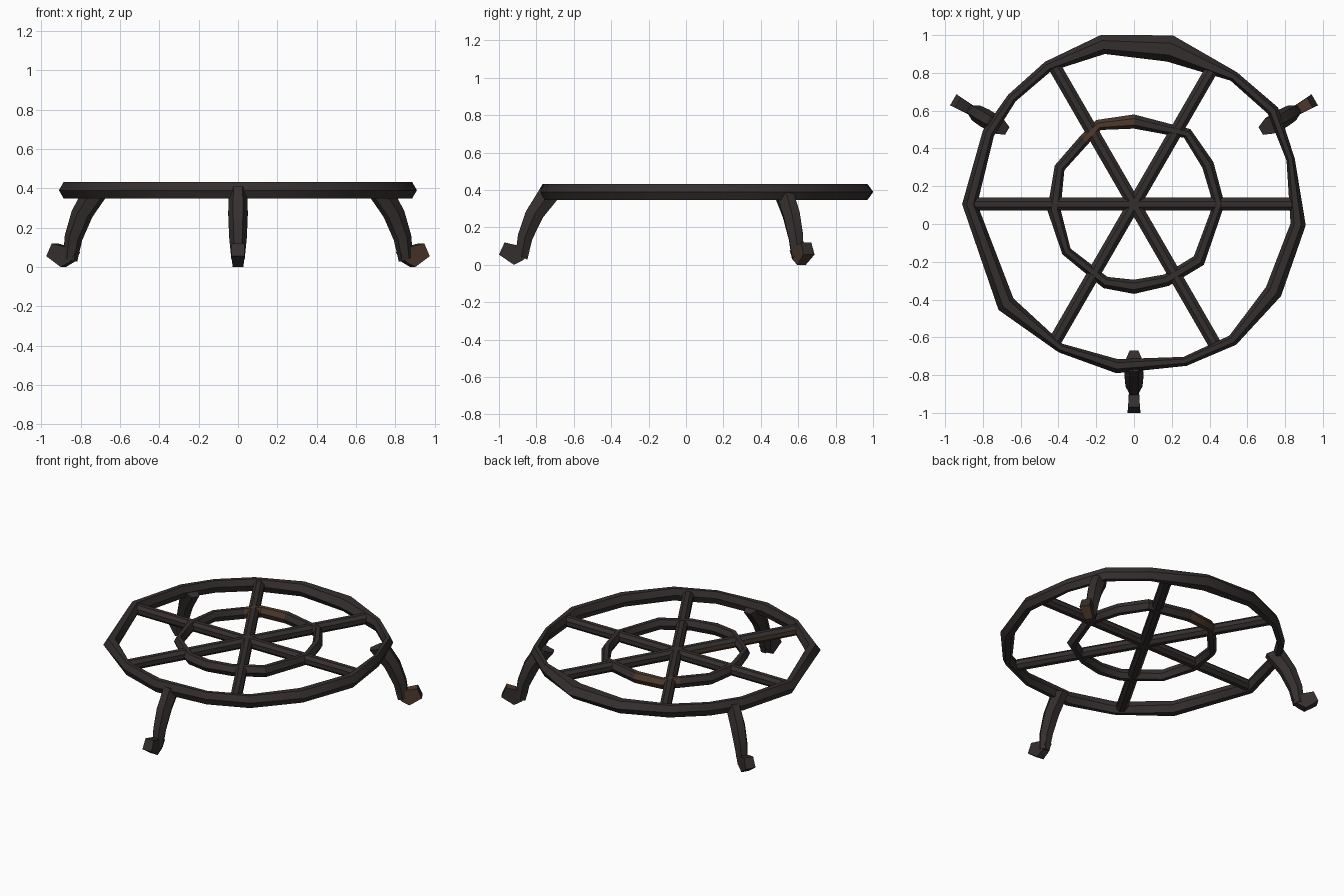
import bpy, bmesh, math
from mathutils import Vector, Matrix

if "Cube" in bpy.data.objects:
    bpy.data.objects.remove(bpy.data.objects["Cube"])

CENTRE = Vector((0, 0.105, 0))   # hub of the wheel
LEVEL = 0.39                     # mid height of the wheel


def material(name, colour):
    mat = bpy.data.materials.new(name)
    mat.use_nodes = True
    mat.diffuse_color = (*colour, 1)
    bsdf = next(n for n in mat.node_tree.nodes if n.type == 'BSDF_PRINCIPLED')
    bsdf.inputs["Base Color"].default_value = (*colour, 1)
    bsdf.inputs["Roughness"].default_value = 0.8
    return mat


IRON = material("dark iron", (0.036, 0.028, 0.028))
RUST = material("rust brown", (0.075, 0.042, 0.025))


def loft(name, sections, closed=False, rusty=None):
    """Skin matching cross-sections; faces passing the rusty rule turn brown."""
    bm = bmesh.new()
    loops = [[bm.verts.new(p) for p in s] for s in sections]
    pairs = list(zip(loops, loops[1:]))
    if closed:
        pairs.append((loops[-1], loops[0]))
    else:
        bm.faces.new(loops[0])
        bm.faces.new(loops[-1])
    n = len(loops[0])
    for a, b in pairs:
        for i in range(n):
            j = (i + 1) % n
            bm.faces.new((a[i], a[j], b[j], b[i]))
    bmesh.ops.recalc_face_normals(bm, faces=bm.faces)
    for f in bm.faces:
        if rusty and rusty(f.calc_center_median() - CENTRE, f.normal):
            f.material_index = 1
    mesh = bpy.data.meshes.new(name)
    bm.to_mesh(mesh)
    bm.free()
    mesh.materials.append(IRON)
    mesh.materials.append(RUST)
    obj = bpy.data.objects.new(name, mesh)
    bpy.context.collection.objects.link(obj)
    bpy.ops.object.select_all(action='DESELECT')
    obj.select_set(True)
    bpy.context.view_layer.objects.active = obj
    bpy.ops.object.shade_smooth_by_angle(angle=math.radians(35))
    return obj


def polar(angle, radius, z):
    a = math.radians(angle)
    return CENTRE + Vector((radius * math.cos(a), radius * math.sin(a), z))


def ring(name, stations, half_height, rusty=None):
    """Uneven hammered hoop from (angle, outer radius, inner radius)."""
    sections = []
    for angle, outer, inner in stations:
        w = outer - inner
        profile = [(outer, 0), (outer - 0.3 * w, 1), (inner + 0.25 * w, 1),
                   (inner, 0), (inner + 0.25 * w, -1), (outer - 0.3 * w, -1)]
        sections.append([polar(angle, r, LEVEL + z * half_height) for r, z in profile])
    return loft(name, sections, True, rusty)


# Hoops
ring("outer_ring", [
    (101, .913, .81), (77, .917, .775), (52, .886, .83), (34, .918, .855),
    (16, .885, .84), (-7, .916, .835), (-32, .918, .825), (-54, .92, .86),
    (-72, .9, .85), (-96, .9, .825), (-117, .88, .83), (-142, .91, .81),
    (-180, .91, .83), (-206, .89, .825), (-221, .883, .83), (-238, .889, .83),
], 0.042)


def back_patch(p, n):
    return 98 < math.degrees(math.atan2(p.y, p.x)) < 128


ring("inner_ring", [
    (114, .488, .43), (90, .475, .4), (53, .497, .44), (28, .476, .41),
    (0, .48, .42), (-41, .49, .42), (-67, .47, .405), (-90, .475, .4),
    (-110, .473, .41), (-145, .463, .41), (-176, .46, .39), (-206, .467, .41),
    (-232, .46, .4),
], 0.035, back_patch)

# Spokes, one of them rusted along its underside
for k in range(6):
    turn = Matrix.Rotation(math.radians(60 * k), 4, 'Z')
    sections = []
    for x in (0, 0.85):
        sections.append([
            CENTRE + turn @ Vector((x, 0.037 * math.cos(math.tau * (i + .5) / 8),
                                    LEVEL + 0.037 * math.sin(math.tau * (i + .5) / 8)))
            for i in range(8)])
    rule = (lambda p, n: n.x < -0.2 and n.z < 0.5) if k == 4 else None
    loft(f"spoke_{k + 1}", sections, rusty=rule)

# Legs: tapering bent bars, each ending in a curled foot
LEG = [(.83, .39, .055, .047), (.915, .27, .046, .05),
       (.965, .15, .038, .045), (.985, .04, .032, .034)]
FOOT = [(.99, .1), (1.075, .12), (1.105, .055), (1.025, 0), (.975, .025), (.94, .075)]

for label, angle in (("front", -90), ("back_left", 30), ("back_right", 150)):
    turn = Matrix.Rotation(math.radians(angle), 4, 'Z')

    def place(r, t, z):
        return CENTRE + turn @ Vector((r, t, z))

    sections = []
    for r, z, depth, width in LEG:
        sections.append([place(r + a * depth, b * width, z + a * depth * 0.35)
                         for a, b in ((1, -.5), (1, .5), (0, 1),
                                      (-1, .5), (-1, -.5), (0, -1))])
    loft(label + "_leg", sections)

    sections = [[place(r, side * (.024 + .1 * max(0, r - 1)), z) for r, z in FOOT]
                for side in (-1, 1)]
    rule = (lambda p, n: n.y < 0.35) if label == "back_left" else None
    loft(label + "_foot", sections, rusty=rule)
